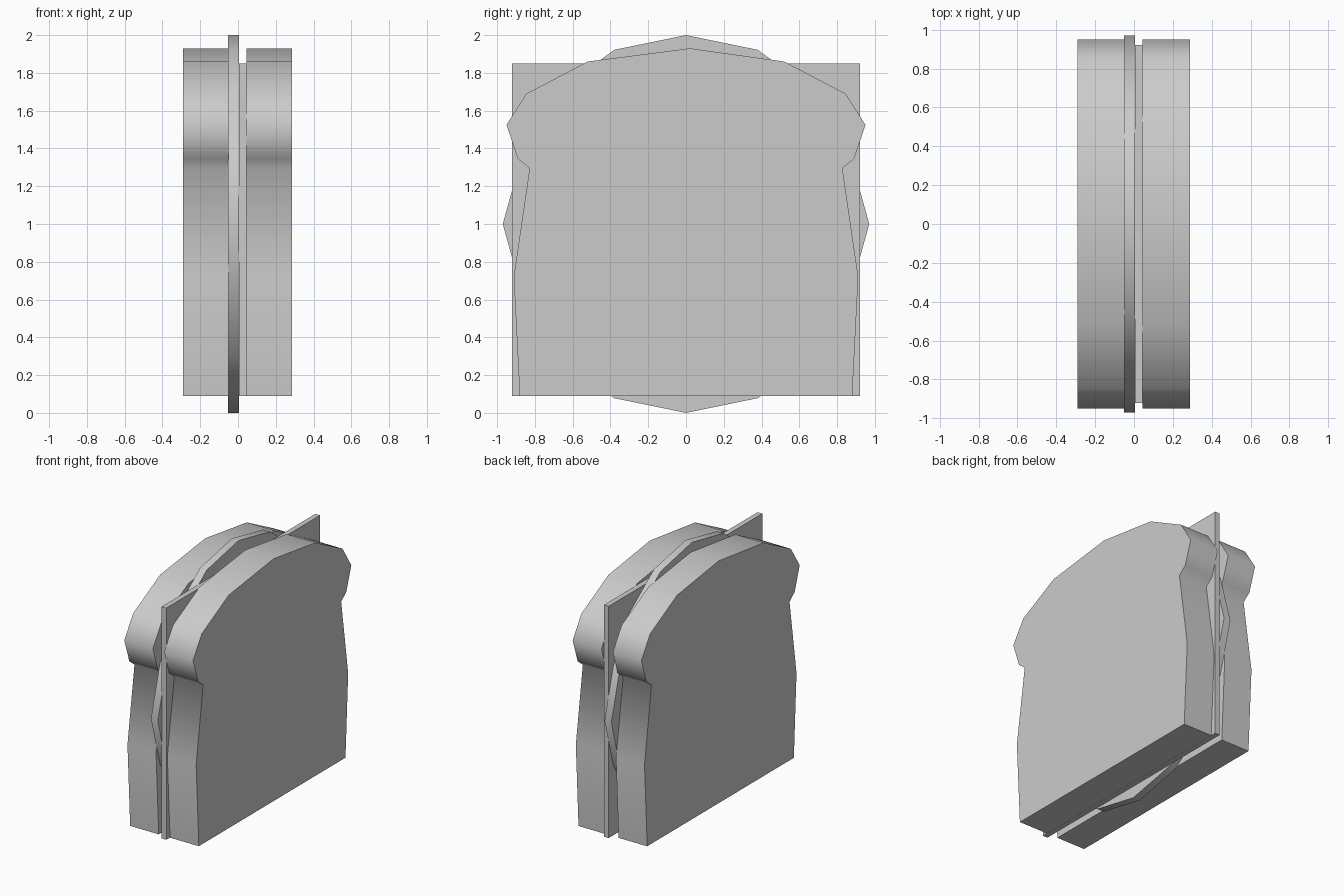
import bpy, bmesh, math

if "Cube" in bpy.data.objects:
    bpy.data.objects.remove(bpy.data.objects["Cube"])


def slab(name, outline, x0, x1):
    """Extrude a (y, z) outline along x, with smooth rim and crisp caps."""
    bm = bmesh.new()
    face = bm.faces.new([bm.verts.new((x0, y, z)) for y, z in outline])
    ext = bmesh.ops.extrude_face_region(bm, geom=[face])
    for v in ext["geom"]:
        if isinstance(v, bmesh.types.BMVert):
            v.co.x = x1
    bmesh.ops.recalc_face_normals(bm, faces=bm.faces)
    mesh = bpy.data.meshes.new(name)
    bm.to_mesh(mesh)
    bm.free()
    obj = bpy.data.objects.new(name, mesh)
    bpy.context.collection.objects.link(obj)
    bpy.ops.object.select_all(action='DESELECT')
    obj.select_set(True)
    bpy.context.view_layer.objects.active = obj
    bpy.ops.object.shade_smooth_by_angle(angle=math.radians(60))
    return obj


# Bread slices: half profile mirrored about the peak
half = [(0.88, 0.09), (0.912, 0.72), (0.828, 1.295), (0.89, 1.345),
        (0.95, 1.525), (0.845, 1.69), (0.52, 1.86)]
bread = half + [(0.02, 1.93)] + [(-y, z) for y, z in reversed(half)]
slab("left_bread_slice", bread, -0.29, -0.05)
slab("right_bread_slice", bread, 0.045, 0.287)

# Round filling slice: slightly squashed sixteen-sided disc
quarter = [(0, 1.0), (0.38, 0.922), (0.68, 0.70), (0.865, 0.38), (0.97, 0)]
right = quarter + [(y, -z) for y, z in reversed(quarter[:-1])]
disc = right + [(-y, z) for y, z in reversed(right[1:-1])]
slab("round_filling", [(y, z + 1) for y, z in disc], -0.052, 0.005)

# Square cheese sheet
slab("cheese_sheet", [(-0.922, 0.09), (0.922, 0.09), (0.922, 1.85), (-0.922, 1.85)],
     0.004, 0.044)
